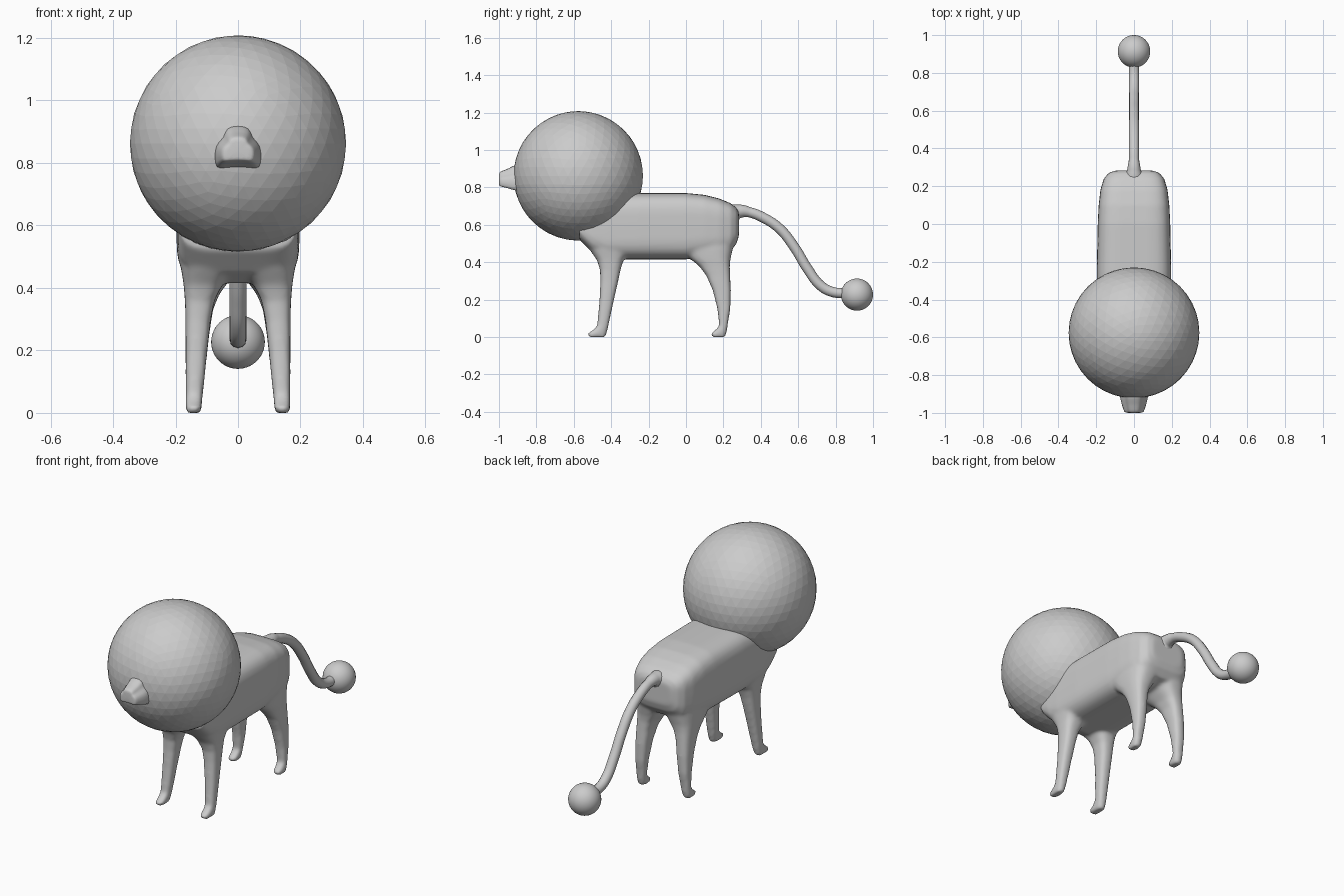
import bpy, bmesh
from math import sin, cos, pi, copysign

cube = bpy.data.objects.get("Cube")
if cube:
    bpy.data.objects.remove(cube, do_unlink=True)

grey = bpy.data.materials.new("plain grey")
grey.use_nodes = True
grey.diffuse_color = (0.6, 0.6, 0.6, 1)
grey.node_tree.nodes["Principled BSDF"].inputs["Base Color"].default_value = (0.6, 0.6, 0.6, 1)


def add_object(name, bm, smooth=True):
    mesh = bpy.data.meshes.new(name)
    bmesh.ops.recalc_face_normals(bm, faces=bm.faces)
    for face in bm.faces:
        face.smooth = smooth
    bm.to_mesh(mesh)
    bm.free()
    mesh.materials.append(grey)
    obj = bpy.data.objects.new(name, mesh)
    bpy.context.collection.objects.link(obj)
    return obj


def loft(bm, rings):
    """Skin a list of rings and cap both ends."""
    loops = [[bm.verts.new(p) for p in ring] for ring in rings]
    n = len(loops[0])
    for a, b in zip(loops, loops[1:]):
        for i in range(n):
            j = (i + 1) % n
            bm.faces.new((a[i], a[j], b[j], b[i]))
    bm.faces.new(loops[0][::-1])
    bm.faces.new(loops[-1])


def rounded(u0, u1, v0, v1, power, n=40):
    """Rounded rectangle between two pairs of limits."""
    def bulge(t):
        return copysign(abs(t) ** (2 / power), t)
    return [((u0 + u1) / 2 + (u1 - u0) / 2 * bulge(cos(2 * pi * i / n)),
             (v0 + v1) / 2 + (v1 - v0) / 2 * bulge(sin(2 * pi * i / n))) for i in range(n)]


def ball(name, radius, location, detail, smooth):
    bm = bmesh.new()
    bmesh.ops.create_icosphere(bm, subdivisions=detail, radius=radius)
    add_object(name, bm, smooth).location = location


# Torso: y, bottom, top, half width
torso = [(-.57, .52, .70, .185), (-.50, .45, .74, .192), (-.42, .415, .765, .196),
         (-.25, .415, .77, .197), (0, .415, .77, .192), (.10, .43, .76, .187),
         (.18, .44, .74, .178), (.24, .46, .715, .16), (.27, .50, .69, .135),
         (.283, .54, .665, .10)]
# Legs: z, front, back, inner side, outer side
front_leg = [(0, -.52, -.43, .12, .165), (.018, -.53, -.425, .116, .168),
             (.035, -.50, -.42, .115, .168), (.06, -.475, -.415, .112, .168),
             (.20, -.462, -.385, .098, .168), (.30, -.458, -.362, .087, .168),
             (.36, -.46, -.35, .075, .17), (.41, -.475, -.335, .05, .174),
             (.46, -.51, -.30, .01, .182), (.54, -.54, -.28, .0, .19)]
back_leg = [(0, .14, .21, .12, .165), (.018, .13, .215, .116, .168),
            (.035, .155, .22, .115, .168), (.06, .178, .222, .112, .168),
            (.15, .168, .237, .103, .168), (.25, .143, .24, .092, .168),
            (.33, .108, .236, .08, .168), (.38, .07, .234, .06, .17),
            (.42, .02, .238, .03, .173), (.47, -.03, .25, .0, .175),
            (.56, -.05, .27, .0, .17)]

# Body with legs, fused into one skin
bm = bmesh.new()
loft(bm, [[(x, y, z) for x, z in rounded(-w, w, lo, hi, 4)] for y, lo, hi, w in torso])
for side in (-1, 1):
    for leg in (front_leg, back_leg):
        loft(bm, [[(side * x, y, z) for x, y in rounded(x0, x1, y0, y1, 2.8)]
                  for z, y0, y1, x0, x1 in leg])
body = add_object("body_and_legs", bm)
fuse = body.modifiers.new("fuse", 'REMESH')
fuse.mode = 'VOXEL'
fuse.voxel_size = 0.01
fuse.use_smooth_shade = True
soften = body.modifiers.new("soften", 'SMOOTH')
soften.factor = 0.5
soften.iterations = 7

# Round head
ball("head", .346, (0, -.576, .862), 4, False)

# Muzzle: one outline tapering towards the nose tip
half = [(.03, .785), (.062, .779), (.075, .79), (.076, .845), (.064, .868),
        (.046, .885), (.041, .908), (.025, .924)]
outline = half + [(-x, z) for x, z in reversed(half)]
bm = bmesh.new()
loft(bm, [[(x * sx, y, .835 + (z - .835) * sz) for x, z in outline]
          for y, sx, sz in ((-.86, 1, 1), (-.915, 1, 1), (-.945, .9, .75),
                            (-.985, .74, .6), (-.997, .66, .52), (-1.0, .5, .4))])
muzzle = add_object("muzzle", bm)
muzzle.modifiers.new("round", 'SUBSURF').levels = 1
muzzle.modifiers["round"].render_levels = 1

# Tail: y, z, thickness
path = [(.24, .655, 2.2), (.285, .672, 1.35), (.34, .667, 1), (.41, .64, 1), (.50, .58, 1),
        (.58, .48, 1), (.65, .365, 1), (.72, .275, 1), (.78, .242, 1), (.87, .233, 1)]
curve = bpy.data.curves.new("tail", 'CURVE')
curve.dimensions = '3D'
curve.bevel_depth = 0.027
curve.bevel_resolution = 4
curve.resolution_u = 8
curve.use_fill_caps = True
spline = curve.splines.new('BEZIER')
spline.bezier_points.add(len(path) - 1)
for point, (y, z, thickness) in zip(spline.bezier_points, path):
    point.co = (0, y, z)
    point.radius = thickness
    point.handle_left_type = point.handle_right_type = 'AUTO'
curve.materials.append(grey)
bpy.context.collection.objects.link(bpy.data.objects.new("tail", curve))

# Ball at the end of the tail
ball("tail_ball", .086, (0, .914, .227), 4, True)
